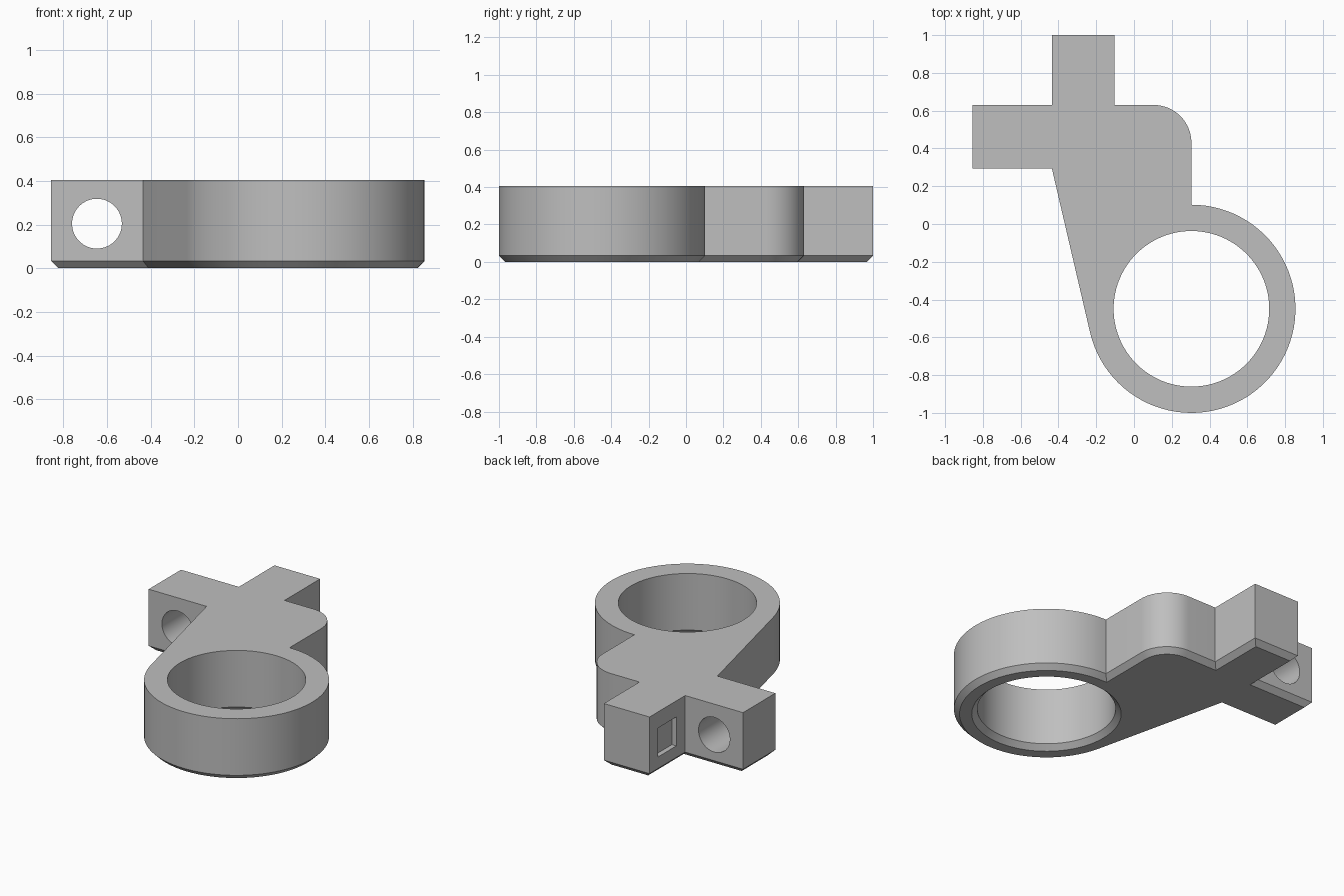
import bpy, bmesh, math
from mathutils import Vector, Matrix

if "Cube" in bpy.data.objects:
    bpy.data.objects.remove(bpy.data.objects["Cube"])

HEIGHT, CHAMFER = 0.405, 0.033
CENTRE, R_OUT, R_IN = Vector((0.304, -0.449)), 0.551, 0.412

grey = bpy.data.materials.new("plain grey")
grey.diffuse_color = (0.52, 0.52, 0.52, 1)
grey.use_nodes = True
grey.node_tree.nodes["Principled BSDF"].inputs["Base Color"].default_value = grey.diffuse_color


def arc(c, r, a0, a1, n):
    return [Vector((c[0] + r * math.cos(a0 + (a1 - a0) * i / n),
                    c[1] + r * math.sin(a0 + (a1 - a0) * i / n))) for i in range(n + 1)]


def offset(pts, d):
    """Mitred inward offset of a counter-clockwise outline."""
    out = []
    for i, p in enumerate(pts):
        a = (p - pts[i - 1]).normalized()
        b = (pts[(i + 1) % len(pts)] - p).normalized()
        na, nb = Vector((-a.y, a.x)), Vector((-b.y, b.x))
        out.append(p + (na + nb) * (d / (1 + na.dot(nb))))
    return out


# Outline: two arms, rounded shoulder, ring and its tangent web
corner = Vector((-0.435, 0.295))
to_corner = corner - CENTRE
tangent = math.atan2(to_corner.y, to_corner.x) + math.acos(R_OUT / to_corner.length)
outline = [Vector(p) for p in ((-0.103, 0.63), (-0.103, 1.0), (-0.435, 1.0),
                               (-0.435, 0.63), (-0.856, 0.63), (-0.856, 0.295))]
outline.append(corner)
outline += arc(CENTRE, R_OUT, tangent, math.pi * 2.5, 64)
outline += arc((0.104, 0.43), 0.2, 0, math.pi / 2, 16)
bore = arc(CENTRE, R_IN, 0, math.tau, 96)[:-1]

# Body: walls with a chamfered bottom edge, inside and outside
bm = bmesh.new()
caps = ([], [])
for pts, d in ((outline, CHAMFER), (bore, -CHAMFER)):
    levels = [(offset(pts, d), 0), (pts, CHAMFER), (pts, HEIGHT)]
    rings = [[bm.verts.new((p.x, p.y, z)) for p in loop] for loop, z in levels]
    n = len(pts)
    for lo, hi in zip(rings, rings[1:]):
        for i in range(n):
            j = (i + 1) % n
            bm.faces.new((lo[i], lo[j], hi[j], hi[i]))
    for cap, ring in zip(caps, (rings[0], rings[2])):
        cap.extend(bm.edges.get((ring[i], ring[(i + 1) % n])) for i in range(n))
for cap in caps:
    bmesh.ops.triangle_fill(bm, edges=cap, use_beauty=True)
bmesh.ops.recalc_face_normals(bm, faces=bm.faces)
mesh = bpy.data.meshes.new("ring_bracket")
bm.to_mesh(mesh)
bm.free()
body = bpy.data.objects.new("ring_bracket", mesh)
bpy.context.collection.objects.link(body)
mesh.materials.append(grey)


def cut(name, build):
    """Subtract a temporary solid from the body."""
    b = bmesh.new()
    build(b)
    m = bpy.data.meshes.new(name)
    b.to_mesh(m)
    b.free()
    m.materials.append(grey)
    cutter = bpy.data.objects.new(name, m)
    cutter.hide_render = True
    bpy.context.collection.objects.link(cutter)
    mod = body.modifiers.new(name, 'BOOLEAN')
    mod.operation, mod.solver, mod.object = 'DIFFERENCE', 'EXACT', cutter
    bpy.context.view_layer.objects.active = body
    bpy.ops.object.modifier_apply(modifier=name)
    bpy.data.objects.remove(cutter)


# Round hole through the side arm, along y
cut("round_hole_cutter", lambda b: bmesh.ops.create_cone(
    b, cap_ends=True, segments=64, radius1=0.114, radius2=0.114, depth=0.6,
    matrix=Matrix.Translation((-0.646, 0.46, 0.204)) @ Matrix.Rotation(math.pi / 2, 4, 'X')))

# Shallow square pocket in the left face of the back arm
cut("square_pocket_cutter", lambda b: bmesh.ops.create_cube(
    b, size=1, matrix=Matrix.Translation((-0.435, 0.817, 0.204))
    @ Matrix.Diagonal((0.064, 0.19, 0.19, 1))))

bpy.ops.object.select_all(action='DESELECT')
body.select_set(True)
bpy.context.view_layer.objects.active = body
bpy.ops.object.shade_smooth_by_angle(angle=math.radians(30))
